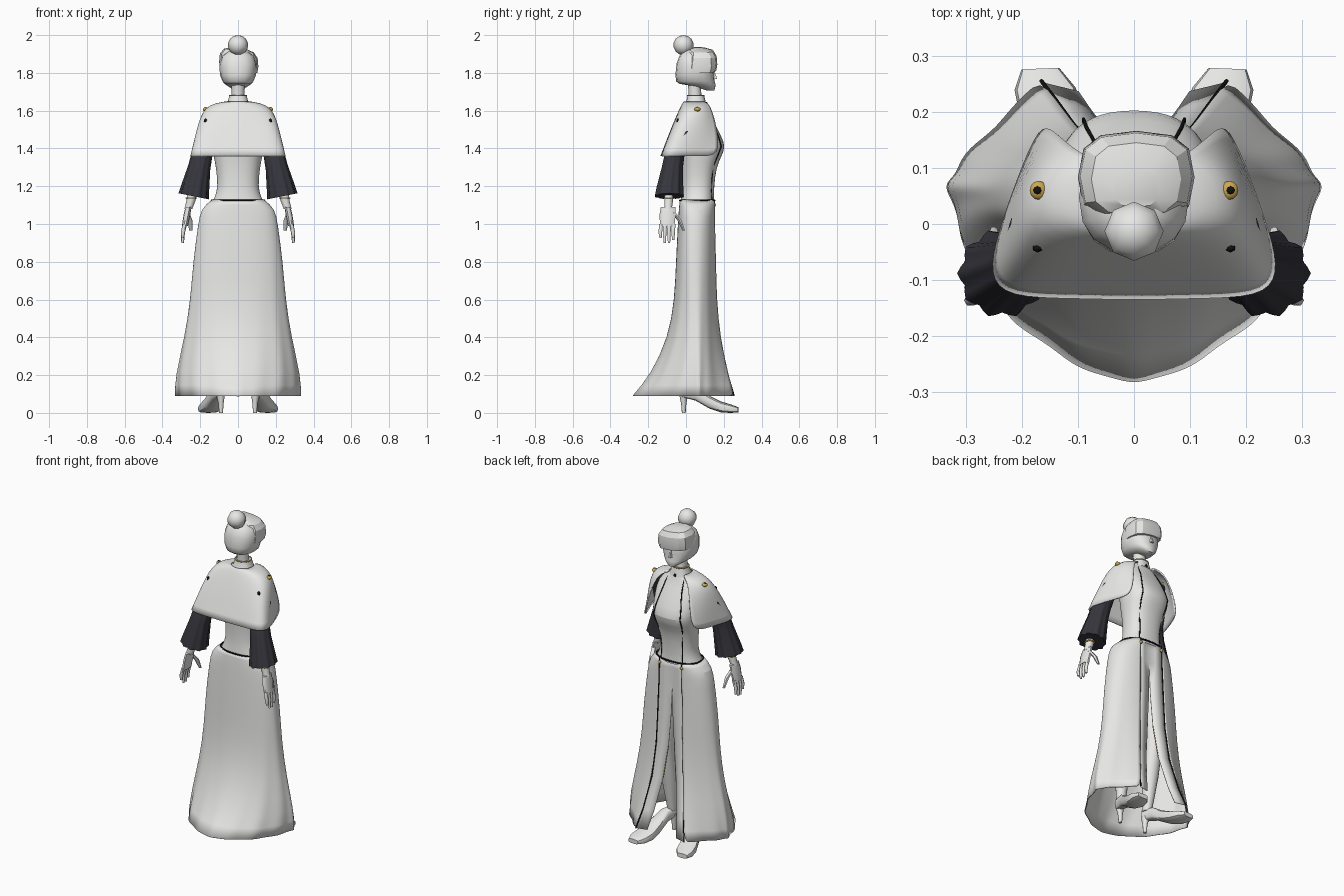
import bpy, bmesh, math
from mathutils import Vector

cube = bpy.data.objects.get("Cube")
if cube:
    bpy.data.objects.remove(cube, do_unlink=True)


def material(name, rgb):
    m = bpy.data.materials.new(name)
    m.use_nodes = True
    m.diffuse_color = (*rgb, 1)
    m.node_tree.nodes["Principled BSDF"].inputs["Base Color"].default_value = (*rgb, 1)
    return m


WHITE = material("soft white", (0.8, 0.8, 0.79))
CHARCOAL = material("charcoal cloth", (0.036, 0.036, 0.046))
BLACK = material("black trim", (0.006, 0.006, 0.006))
GOLD = material("gold", (0.6, 0.4, 0.08))


def finish(name, bm, mat, mirror=False, subsurf=0, thick=0, angle=40):
    bmesh.ops.recalc_face_normals(bm, faces=bm.faces)
    me = bpy.data.meshes.new(name)
    bm.to_mesh(me)
    bm.free()
    me.materials.append(mat)
    for p in me.polygons:
        p.use_smooth = True
    me.set_sharp_from_angle(angle=math.radians(angle))
    ob = bpy.data.objects.new(name, me)
    bpy.context.collection.objects.link(ob)
    if mirror:
        ob.modifiers.new("Mirror", "MIRROR").merge_threshold = 0.002
    if subsurf:
        s = ob.modifiers.new("Smooth", "SUBSURF")
        s.levels = s.render_levels = subsurf
    if thick:
        t = ob.modifiers.new("Thickness", "SOLIDIFY")
        t.thickness, t.offset = thick, 0


def loft(name, rings, mat, closed=True, caps=True, **kw):
    bm = bmesh.new()
    rows = [[bm.verts.new(p) for p in r] for r in rings]
    n = len(rows[0])
    for a, b in zip(rows, rows[1:]):
        for i in range(n if closed else n - 1):
            j = (i + 1) % n
            bm.faces.new((a[i], a[j], b[j], b[i]))
    if closed and caps:
        bm.faces.new(rows[0])
        bm.faces.new(rows[-1])
    finish(name, bm, mat, **kw)


def power(v, q):
    return math.copysign(abs(v) ** q, v)


def oval(z, w, back, front, n=24, q=0.85, x=0):
    c, r = (front + back) / 2, (front - back) / 2
    angles = [math.tau * i / n for i in range(n)]
    return [(x + w * power(math.cos(a), q), c + r * power(math.sin(a), q), z) for a in angles]


def limb(name, path, mat, n=10, mirror=True, stretch=1):
    # path entries: x, y, z, radius
    loft(name, [oval(z, r, y - r * stretch, y + r * stretch, n, 1, x) for x, y, z, r in path],
         mat, mirror=mirror, angle=60)


def trim(name, pts, radius, mat, mirror=True, cyclic=False):
    cu = bpy.data.curves.new(name, "CURVE")
    cu.dimensions, cu.bevel_depth, cu.bevel_resolution = "3D", radius, 1
    sp = cu.splines.new("POLY")
    sp.points.add(len(pts) - 1)
    for p, co in zip(sp.points, pts):
        p.co = (*co, 1)
    sp.use_cyclic_u = cyclic
    cu.materials.append(mat)
    ob = bpy.data.objects.new(name, cu)
    bpy.context.collection.objects.link(ob)
    if mirror:
        ob.modifiers.new("Mirror", "MIRROR")


def ball(name, pos, size, mat, segs=8, mirror=False):
    bm = bmesh.new()
    bmesh.ops.create_uvsphere(bm, u_segments=segs, v_segments=segs - 1, radius=1)
    for v in bm.verts:
        v.co = Vector(pos) + v.co * Vector(size)
    finish(name, bm, mat, mirror=mirror, angle=70)


# Bodice: z, half width, back y, front y
BODICE = [(1.11, .14, -.03, .15), (1.15, .12, -.025, .148), (1.2, .107, -.02, .15),
          (1.3, .117, -.022, .16), (1.36, .13, -.03, .19), (1.41, .137, -.035, .21),
          (1.46, .14, -.035, .19), (1.55, .145, -.03, .145), (1.6, .12, -.015, .115),
          (1.645, .055, .0, .1)]
SEAM_X = [.075, .072, .07, .078, .088, .09, .085, .066, .058, .046]
loft("bodice", [oval(*r) for r in BODICE], WHITE, caps=False, subsurf=1)


def bodice_front(x, row):
    z, w, b, f = row
    c = min(1, x / w) ** (1 / .85)
    return (x, (f + b) / 2 + (f - b) / 2 * math.sqrt(1 - c * c) ** .85 - .001, z)


trim("bodice_seam", [bodice_front(x, r) for x, r in zip(SEAM_X, BODICE)], .0032, BLACK)
trim("belt", oval(1.125, .14, -.033, .152), .0045, BLACK, mirror=False, cyclic=True)

# Skirt: z, half width, back y, front y, x of the open front edge
SKIRT = [(1.125, .138, -.03, .15, .075), (1.08, .194, -.035, .15, .078), (1.0, .208, -.04, .15, .08),
         (.8, .235, -.05, .155, .085), (.6, .25, -.058, .16, .092), (.4, .28, -.09, .178, .108),
         (.2, .327, -.185, .222, .14), (.09, .328, -.28, .255, .165)]


def skirt_row(z, w, back, front, edge, n=26):
    t = (1.125 - z) / 1.035
    mid = .04
    q_front, q_back = .85 + .7 * t * t, .85 + .4 * t * t
    start = math.acos((edge / w) ** (1 / q_front))
    row = []
    for i in range(n + 1):
        a = start + (-math.pi / 2 - start) * i / n
        q = q_front if a > 0 else q_back
        s = power(math.sin(a), q)
        y = (front - mid) * s / math.sin(start) ** q if a > 0 else (mid - back) * s
        fold = 1 + .02 * t * t * math.sin(i * 1.5) * math.sin(math.pi * i / n)
        x = w * max(0, math.cos(a)) ** q
        # side folds sweep forward near the hem
        side = .03 * t * t * max(0, x / w - .75) / .25
        row.append((0 if i == n else x * fold, mid + y * fold + side, z))
    return row


loft("skirt", [skirt_row(*r) for r in SKIRT], WHITE, closed=False, mirror=True, subsurf=1, thick=.006)
trim("skirt_edge_trim", [(e, f, z) for z, w, b, f, e in SKIRT], .0036, BLACK)

# Inner front panel that parts into a slit
panel = []
for z, w, b, f, e in SKIRT:
    inner = max(0, 1 - z) ** 2 * .12
    panel.append([(e, f - .004, z), ((e + inner) / 2, f - .012, z), (inner, f - .02, z)])
loft("front_panel", panel, WHITE, closed=False, mirror=True, thick=.004)
trim("slit_gold_trim", [p[2] for p in panel[4:6]], .0025, GOLD)
ball("waist_button", (.075, .15, 1.1), (.01, .008, .01), GOLD, mirror=True)

# Cape: half outlines from the front edge to the middle of the back
CAPE = [(1.645, [(.045, .1), (.06, .08), (.065, .05), (.06, .02), (.045, .0), (.02, -.008), (0, -.01)]),
        (1.627, [(.105, .128), (.155, .105), (.182, .06), (.176, .01), (.125, -.012), (.06, -.02), (0, -.025)]),
        (1.5, [(.14, .165), (.19, .105), (.217, .02), (.217, -.05), (.18, -.073), (.09, -.078), (0, -.078)]),
        (1.36, [(.165, .178), (.205, .08), (.24, -.02), (.255, -.09), (.225, -.127), (.11, -.129), (0, -.132)])]
loft("cape", [[(x, y, z) for x, y in pts] for z, pts in CAPE], WHITE,
     closed=False, mirror=True, subsurf=2, thick=.008, angle=180)
ball("cape_button_rim", (.17, .06, 1.607), (.016, .017, .011), GOLD, segs=12, mirror=True)
ball("cape_button_center", (.172, .06, 1.612), (.009, .009, .009), BLACK, mirror=True)
ball("cape_stud", (.172, -.043, 1.545), (.01, .008, .014), BLACK, segs=6, mirror=True)

# Gently pleated sleeves, hem raised on the outer side
SLEEVE = [(.145, .04, 1.58, .035, 0), (.175, .0, 1.48, .045, .01), (.19, -.06, 1.37, .053, .025),
          (.205, -.072, 1.3, .056, .04), (.227, -.085, 1.19, .07, .06), (.235, -.088, 1.147, .075, .07)]
sleeve = []
for x, y, z, r, pleat in SLEEVE:
    ring = []
    for i in range(40):
        a = math.tau * i / 40
        k = r * (1 + pleat * math.cos(10 * a))
        ring.append((x + k * math.cos(a), y + k * math.sin(a), z + .2 * k * math.cos(a)))
    sleeve.append(ring)
loft("sleeve", sleeve, CHARCOAL, mirror=True, angle=60)

# Forearms, hands and bracelets
limb("forearm", [(.235, -.09, 1.2, .027), (.25, -.092, 1.12, .024), (.263, -.095, 1.08, .021)], WHITE)
trim("bracelet", oval(1.138, .027, -.119, -.065, 12, 1, .247), .004, GOLD, cyclic=True)
limb("palm", [(.262, -.095, 1.09, .016), (.27, -.097, 1.05, .018), (.281, -.1, .99, .016)],
     WHITE, stretch=2.5)
for i, tip in enumerate((.925, .9, .9, .915)):
    y = -.132 + i * .022
    limb("finger", [(.281, y, 1.0, .012), (.292, y * 1.03, .955, .011), (.293, y * 1.02, tip, .007)], WHITE, n=6)
limb("thumb", [(.268, -.065, 1.06, .012), (.255, -.035, 1.02, .013), (.25, -.012, .965, .008)], WHITE, n=6)

# Legs and heeled shoes
limb("leg", [(.07, .05, 1.08, .07), (.09, .05, .85, .068), (.1, .055, .55, .05),
             (.1, .02, .35, .048), (.095, .0, .13, .026)], WHITE, n=14)


def shoe_ring(t, low, high, half):
    x, y = .095 + .072 * t, -.025 + .302 * t
    mid, h = (low + high) / 2, (high - low) / 2
    ring = []
    for i in range(12):
        a = math.tau * i / 12
        s = half * power(math.cos(a), .6)
        ring.append((x + s * .99, y - s * .04, mid + h * power(math.sin(a), .6)))
    return ring


SHOE = [(0, .085, .15, .024), (.25, .065, .14, .032), (.5, .022, .09, .046),
        (.7, .002, .06, .057), (.88, 0, .044, .055), (1, .003, .03, .034)]
loft("shoe", [shoe_ring(*r) for r in SHOE], WHITE, mirror=True)
limb("shoe_heel", [(.093, -.012, .1, .024), (.09, -.012, .05, .014), (.09, -.012, 0, .01)], WHITE, n=8)

# Collar, neck and head
loft("collar", [oval(1.63, .064, -.008, .108), oval(1.655, .052, .003, .102), oval(1.68, .046, .008, .096)],
     WHITE, angle=60)
trim("collar_trim", oval(1.68, .045, .009, .095), .0035, GOLD, mirror=False, cyclic=True)
ball("collar_stud", (0, .108, 1.638), (.009, .006, .009), BLACK)
limb("neck", [(0, .05, 1.65, .037), (0, .046, 1.71, .034), (0, .04, 1.79, .038)], WHITE, n=14, mirror=False)
HEAD = [(1.708, .022, .105, .15), (1.728, .05, .05, .156), (1.742, .072, -.035, .155),
        (1.755, .082, -.052, .152), (1.79, .096, -.056, .15), (1.85, .098, -.05, .145),
        (1.89, .084, -.035, .12), (1.92, .04, -.01, .08)]
loft("head", [oval(*r, n=16) for r in HEAD], WHITE, angle=50)
loft("nose", [oval(1.768, .012, .13, .166, 6), oval(1.78, .009, .13, .163, 6),
              oval(1.815, .005, .13, .148, 6)], WHITE)

# Swept front hair, faceted, and the bun
HAIR = [(1.812, .098, -.005, .16), (1.845, .104, .0, .166), (1.89, .1, .008, .162),
        (1.918, .08, .015, .145), (1.932, .04, .03, .1)]
loft("front_hair", [[(x, y, z - .012 * x / .1) for x, y, z in oval(*r, n=12, q=.7, x=.004)] for r in HAIR],
     WHITE, angle=25)
ball("hair_bun", (0, -.013, 1.947), (.054, .054, .053), WHITE)
